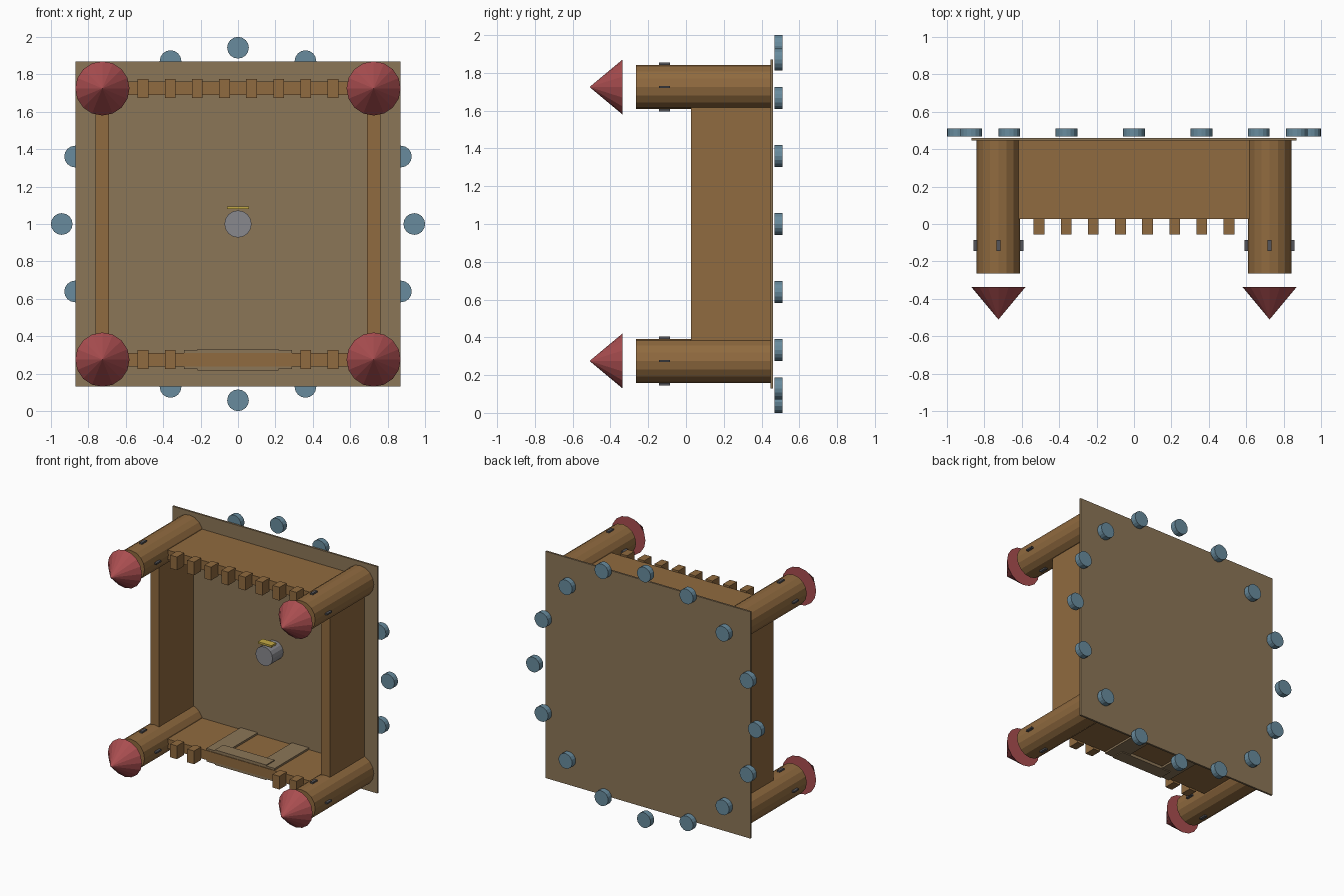
import bpy, math
from mathutils import Matrix

if "Cube" in bpy.data.objects:
    bpy.data.objects.remove(bpy.data.objects["Cube"])

U = 0.145      # building unit
Y0 = 0.461     # world y of the castle floor; castle height runs along -y

def mat(name, col):
    m = bpy.data.materials.new(name)
    m.diffuse_color = (*col, 1)
    m.use_nodes = True
    m.node_tree.nodes["Principled BSDF"].inputs["Base Color"].default_value = m.diffuse_color
    return m

WOOD = mat("brown", (0.28, 0.145, 0.05))
TAN = mat("tan", (0.26, 0.18, 0.095))
RED = mat("red", (0.40, 0.075, 0.08))
BLUE = mat("blue_grey", (0.14, 0.26, 0.34))
GREY = mat("grey", (0.25, 0.25, 0.27))
GOLD = mat("gold", (0.55, 0.40, 0.06))
DARK = mat("dark", (0.09, 0.09, 0.10))

def pos(a, b, h):
    # castle plan (a, b) and height h, in units, to world
    return (a * U, Y0 - h * U, 1 + b * U)

def finish(name, m):
    o = bpy.context.object
    o.name = name
    o.data.materials.append(m)
    return o

def box(name, a, b, h, w, d, t, m):
    bpy.ops.mesh.primitive_cube_add(size=1, location=pos(a, b, h))
    o = finish(name, m)
    o.data.transform(Matrix.Diagonal((w * U, t * U, d * U, 1)))
    return o

def cyl(name, a, b, h, r, t, m, tip=None, n=16):
    rot = (math.pi / 2, 0, 0)
    if tip is None:
        bpy.ops.mesh.primitive_cylinder_add(vertices=n, radius=r * U, depth=t * U,
                                            location=pos(a, b, h), rotation=rot)
    else:
        bpy.ops.mesh.primitive_cone_add(vertices=n, radius1=r * U, radius2=tip, depth=t * U,
                                        location=pos(a, b, h), rotation=rot)
    return finish(name, m)

# base plate
box("base_plate", 0, 0, 0.05, 12, 12, 0.1, TAN)

# corner towers with roofs and slit windows
for a in (-5, 5):
    for b in (-5, 5):
        cyl("tower", a, b, 2.505, 0.8, 4.99, WOOD)
        cyl("tower_roof", a, b, 6.1, 1.0, 1.2, RED, tip=0)
        for da, db in ((1, 0), (-1, 0), (0, 1), (0, -1)):
            box("tower_window", a + 0.85 * da, b + 0.85 * db, 3.97,
                0.15, 0.08, 0.4, DARK)

# walls
for s in (-5, 5):
    box("cross_wall", 0, s, 1.505, 9, 0.5, 2.99, WOOD)
    box("side_wall", s, 0, 1.505, 0.5, 9, 2.99, WOOD)

# battlements, leaving a gap above the gate
for i in range(8):
    a = i - 3.5
    box("back_merlon", a, 5, 3.27, 0.4, 0.7, 0.6, WOOD)
    if abs(a) > 2:
        box("front_merlon", a, -5, 3.27, 0.4, 0.7, 0.6, WOOD)

# gate posts and lintel
for s in (-1.5, 1.5):
    box("gate_post", s, -5, 1.49, 1, 0.7, 2.96, TAN)
box("gate_lintel", 0, -5, 2.62, 3, 0.8, 0.7, TAN)

# courtyard drum and gold bar
cyl("courtyard_drum", 0, 0, 0.505, 0.5, 0.99, GREY)
box("gold_bar", 0, 0.6, 0.75, 0.8, 0.1, 0.4, GOLD)

# ring of stones around the base
for i in range(16):
    t = i * math.pi / 8
    cyl("moat_stone", 6.5 * math.cos(t), 6.5 * math.sin(t), -0.2, 0.4, 0.3, BLUE)
